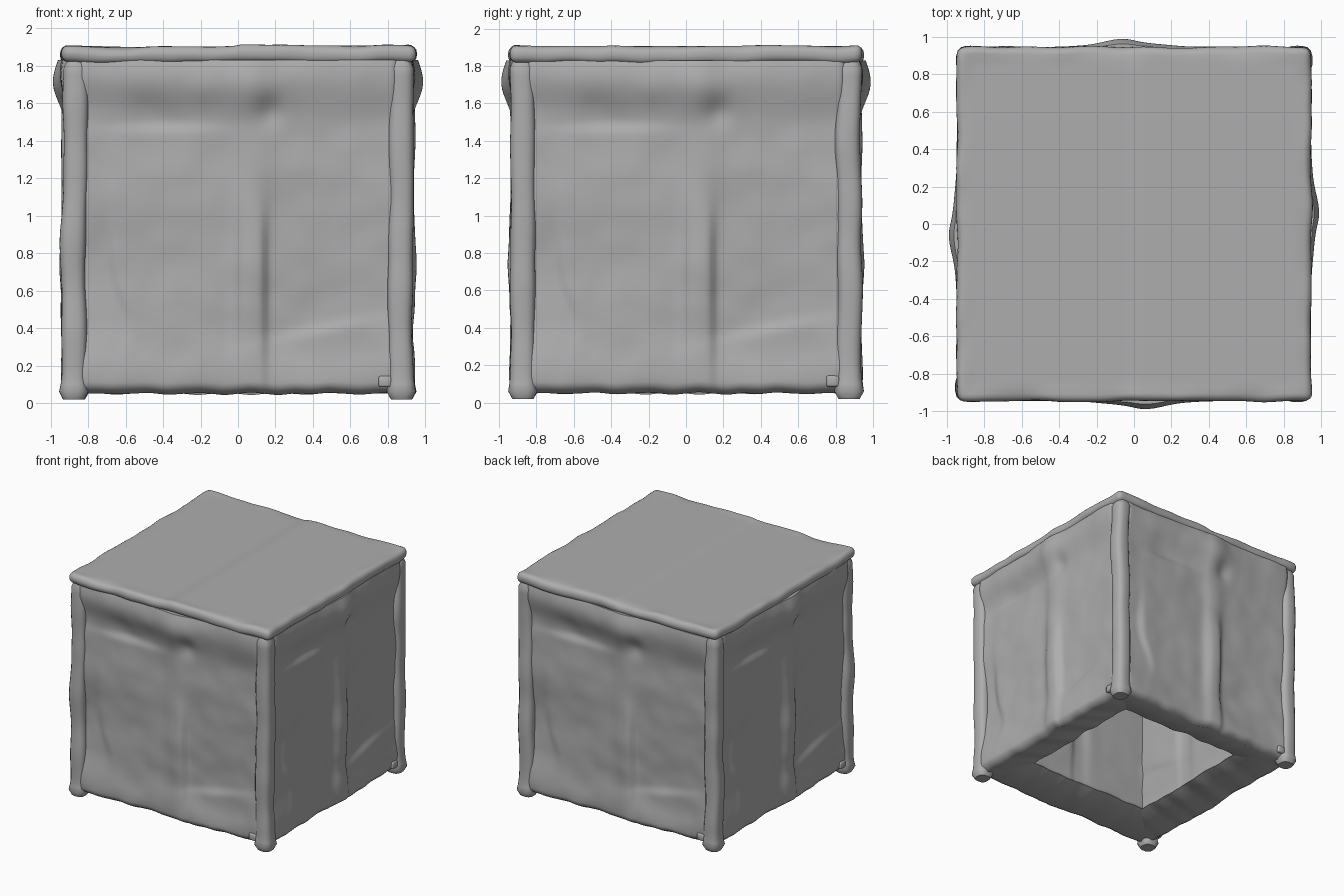
import bpy, bmesh, math
from mathutils import Vector, Matrix, noise

cube = bpy.data.objects.get("Cube")
if cube:
    bpy.data.objects.remove(cube, do_unlink=True)

grey = bpy.data.materials.new("plain grey")
grey.use_nodes = True
colour = (0.42, 0.42, 0.42, 1)
grey.diffuse_color = colour
grey.node_tree.nodes["Principled BSDF"].inputs["Base Color"].default_value = colour


def finish(bm, name, angle=50):
    bmesh.ops.recalc_face_normals(bm, faces=bm.faces)
    mesh = bpy.data.meshes.new(name)
    bm.to_mesh(mesh)
    bm.free()
    mesh.materials.append(grey)
    obj = bpy.data.objects.new(name, mesh)
    bpy.context.collection.objects.link(obj)
    bpy.ops.object.select_all(action='DESELECT')
    obj.select_set(True)
    bpy.context.view_layer.objects.active = obj
    bpy.ops.object.shade_smooth_by_angle(angle=math.radians(angle))


def bump(x, centre, width):
    return math.exp(-((x - centre) / width) ** 2)


def step(x, centre, width):
    return 0.5 + 0.5 * math.tanh((x - centre) / width)


def wobble(x, y, z, scale, seed=0):
    return noise.noise(Vector((x, y, z)) * scale + Vector((seed, seed, seed)))


def cloth(u, z):
    """Distance of the draped cloth from the middle of the room."""
    d = 0.905 + 0.035 * bump(z, 1.74, 0.16) + 0.02 * bump(z, 0.14, 0.14)
    d += 0.035 * bump(u, 0.05, 0.3) * bump(z, 1.7, 0.16)
    # sagging swag in the upper left, small dimple beside the fold
    d -= 0.032 * bump(u, -0.4, 0.27) * step(z, 1.47, 0.025) * (1 - step(z, 1.62, 0.07))
    d -= 0.025 * bump(u, 0.17, 0.07) * bump(z, 1.55, 0.08)
    # long vertical fold with one steep side
    fold = step(u, 0, 0.04) * (1 - step(u, 0.145, 0.018 + 0.05 * step(z, 1.1, 0.15)))
    d += 0.05 * fold * (0.3 + 0.7 * bump(z, 0.7, 0.4))
    # hollow and slanting ledge in the lower right
    ledge = 0.31 + 0.2 * u
    d -= 0.03 * bump(u, 0.42, 0.25) * (1 - step(z, ledge + 0.4, 0.15)) * step(z, ledge, 0.03)
    # crease near the left side
    d -= 0.03 * (1 - step(u, -0.68 + 0.1 * bump(z, 0.4, 0.2), 0.025)) * bump(z, 0.7, 0.3)
    # broad unevenness, with finer wrinkles towards the middle fold
    d += 0.018 * wobble(u, 0, z, 2.2) + 0.006 * wobble(u, 3, z, 6)
    # rounded hem
    edge = min(0.87 - abs(u), z - 0.05)
    return d - 0.05 * max(0, 1 - edge / 0.05) ** 2


# Thick cloth walls, one per side, with the hem rising towards the inside
def make_wall(name, turn):
    bm = bmesh.new()
    bmesh.ops.create_grid(bm, x_segments=90, y_segments=90, size=1)
    for v in bm.verts:
        u, z = v.co.x * 0.87, 0.94 + v.co.y * 0.89
        hem = 0.012 * wobble(u, 0, 0, 7) * bump(z, 0.05, 0.15)
        v.co = (u, -cloth(u, z), z + hem)
    skin = bmesh.ops.extrude_face_region(bm, geom=bm.faces[:], use_keep_orig=True)
    for v in skin["geom"]:
        if isinstance(v, bmesh.types.BMVert):
            v.co.y = -0.6 + 0.5 * (v.co.y + 0.92)
            v.co.z += 0.09 * (1.83 - v.co.z) / 1.78
    bm.transform(Matrix.Rotation(turn, 4, 'Z'))
    finish(bm, name)


# Uneven corner posts with a flared foot
def make_post(name, x, y, seed):
    bm = bmesh.new()
    rings = 44
    loops = []
    for i in range(rings + 1):
        z = 0.02 + 1.81 * i / rings
        r = 0.066 + 0.012 * bump(z, 0.05, 0.05) + 0.007 * wobble(0, 0, z, 4, seed)
        if i == 0 or i == rings:
            r *= 0.75
        cx = x + 0.014 * wobble(0, 1, z, 2.5, seed)
        cy = y + 0.014 * wobble(2, 0, z, 2.5, seed)
        ring = []
        for k in range(20):
            a = math.tau * k / 20
            square = (abs(math.cos(a)) ** 3 + abs(math.sin(a)) ** 3) ** (-1 / 3)
            ring.append(bm.verts.new((cx + r * square * math.cos(a), cy + r * square * math.sin(a), z)))
        loops.append(ring)
    for low, high in zip(loops, loops[1:]):
        for k in range(20):
            n = (k + 1) % 20
            bm.faces.new((low[k], low[n], high[n], high[k]))
    bm.faces.new(loops[0])
    bm.faces.new(loops[-1])
    finish(bm, name)


# Small tab at the foot of each wall
def make_tab(name, turn):
    bm = bmesh.new()
    bmesh.ops.create_cube(bm, size=1)
    bmesh.ops.scale(bm, verts=bm.verts, vec=(0.07, 0.08, 0.06))
    bmesh.ops.bevel(bm, geom=bm.edges[:], offset=0.012, segments=2, profile=0.5, affect='EDGES')
    bmesh.ops.translate(bm, verts=bm.verts, vec=(0.785, -0.89, 0.115))
    bm.transform(Matrix.Rotation(turn, 4, 'Z'))
    finish(bm, name)


sides = ["front", "left", "back", "right"]
corners = ["front_left", "back_left", "back_right", "front_right"]
for i in range(4):
    turn = i * math.pi / 2
    make_wall(sides[i] + "_wall", turn)
    make_tab(sides[i] + "_tab", turn)
    spot = Matrix.Rotation(turn, 3, 'Z') @ Vector((0.872, -0.872, 0))
    make_post(corners[i] + "_post", spot.x, spot.y, 3 * i + 1)

# Padded roof slab with a rolled rim and a shallow middle seam
bm = bmesh.new()
bmesh.ops.create_cube(bm, size=1)
bmesh.ops.scale(bm, verts=bm.verts, vec=(1.89, 1.89, 0.09))
bmesh.ops.bevel(bm, geom=bm.edges[:], offset=0.04, segments=4, profile=0.5, affect='EDGES')
long_edges = [e for e in bm.edges if e.calc_length() > 1]
bmesh.ops.subdivide_edges(bm, edges=long_edges, cuts=50, use_grid_fill=True)
for v in bm.verts:
    x, y, z = v.co
    rim = step(max(abs(x), abs(y)), 0.9, 0.02)
    v.co.x += 0.012 * rim * wobble(x, y, 0, 5, 4)
    v.co.y += 0.012 * rim * wobble(x, y, 0, 5, 9)
    v.co.z += 1.859 + 0.014 * rim * wobble(x, y, z, 5)
    if z > 0:
        v.co.z += 0.008 * step(x, 0, 0.015) - 0.004
finish(bm, "roof")
